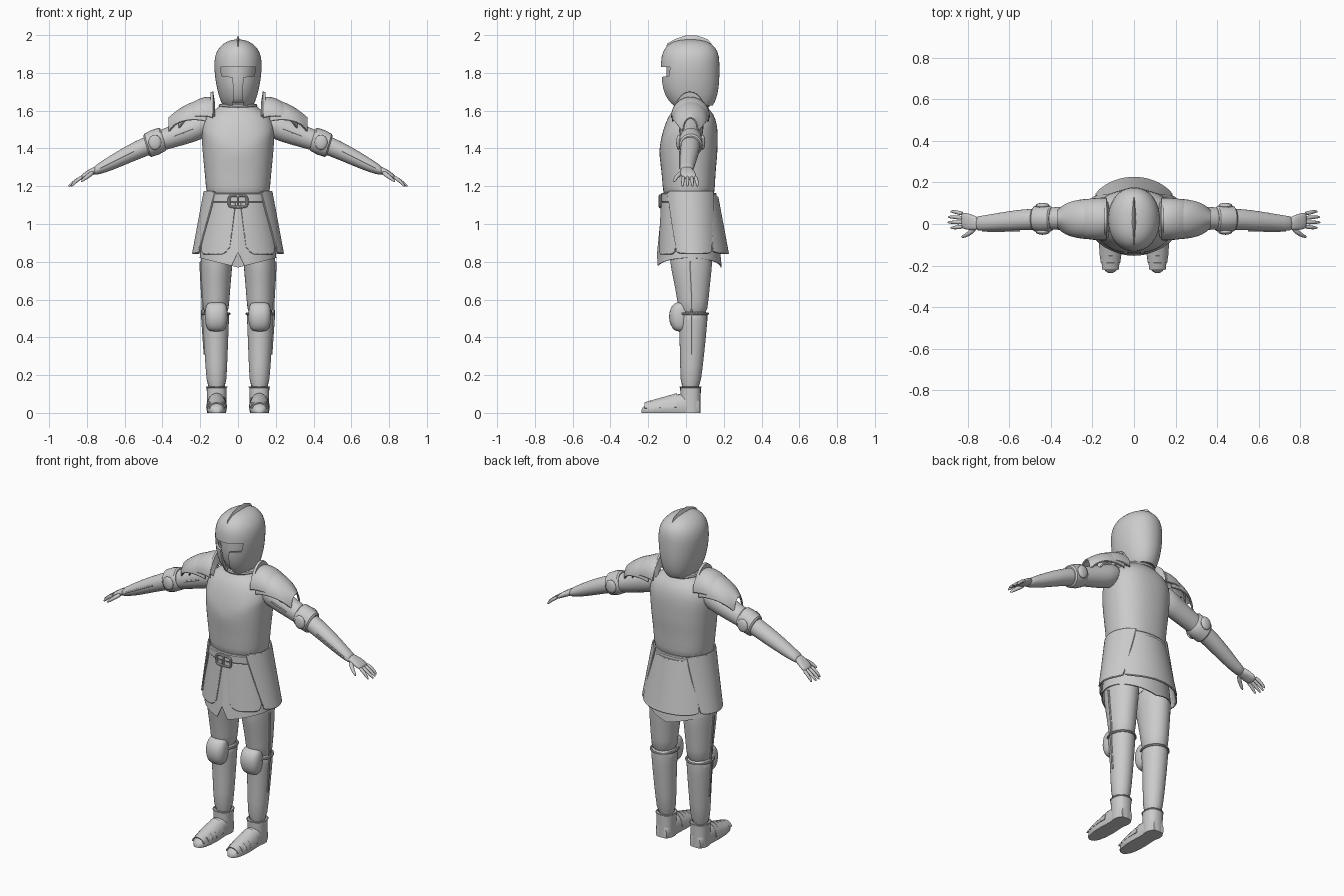
import bpy, bmesh, math
from math import sin, cos, pi, exp
from mathutils import Vector as V

cube = bpy.data.objects.get("Cube")
if cube:
    bpy.data.objects.remove(cube)

steel = bpy.data.materials.new("grey steel")
steel.use_nodes = True
steel.diffuse_color = (0.6, 0.6, 0.6, 1)
steel.node_tree.nodes["Principled BSDF"].inputs["Base Color"].default_value = (0.6, 0.6, 0.6, 1)
parts = []


def make(name, bm, mirror=False, subsurf=0, thick=0):
    bmesh.ops.remove_doubles(bm, verts=bm.verts, dist=0.0002)
    bmesh.ops.recalc_face_normals(bm, faces=bm.faces)
    me = bpy.data.meshes.new(name)
    bm.to_mesh(me)
    bm.free()
    me.materials.append(steel)
    ob = bpy.data.objects.new(name, me)
    bpy.context.collection.objects.link(ob)
    if subsurf:
        mod = ob.modifiers.new("smooth", 'SUBSURF')
        mod.levels = mod.render_levels = subsurf
    if thick:
        mod = ob.modifiers.new("plate", 'SOLIDIFY')
        mod.thickness, mod.offset = thick, 0
    if mirror:
        ob.modifiers.new("mirror", 'MIRROR')
    parts.append(ob)
    return ob


def ring(c, u, v, n=24, p=2):
    """Superellipse around c spanned by half axes u and v."""
    k = 2 / p
    out = []
    for i in range(n):
        a = 2 * pi * i / n
        cu, sv = cos(a), sin(a)
        out.append(V(c) + V(u) * math.copysign(abs(cu) ** k, cu) + V(v) * math.copysign(abs(sv) ** k, sv))
    return out


def loft(name, rings, caps=True, closed=False, **kw):
    bm = bmesh.new()
    rows = [[bm.verts.new(q) for q in r] for r in rings]
    pairs = list(zip(rows, rows[1:])) + ([(rows[-1], rows[0])] if closed else [])
    for a, b in pairs:
        for i in range(len(a)):
            j = (i + 1) % len(a)
            bm.faces.new((a[i], a[j], b[j], b[i]))
    if caps and not closed:
        bm.faces.new(rows[0])
        bm.faces.new(rows[-1])
    return make(name, bm, **kw)


def upright(name, rows, p=2, n=24, **kw):
    """Loft from rows of height, centre x, centre y, half width, half depth."""
    return loft(name, [ring((x, y, z), (rx, 0, 0), (0, ry, 0), n, p) for z, x, y, rx, ry in rows], **kw)


def tube(name, pts, radii, closed=False, n=8, **kw):
    pts, rings = [V(q) for q in pts], []
    m = len(pts)
    for i, q in enumerate(pts):
        nxt = pts[(i + 1) % m] if closed else pts[min(i + 1, m - 1)]
        prv = pts[i - 1] if closed else pts[max(i - 1, 0)]
        t = (nxt - prv).normalized()
        ref = V((0, 0, 1)) if abs(t.z) < 0.9 else V((0, 1, 0))
        u = t.cross(ref).normalized()
        r = radii[i] if isinstance(radii, list) else radii
        rings.append(ring(q, u * r, t.cross(u) * r, n))
    return loft(name, rings, closed=closed, **kw)


def panel(name, f, nu, nv, thick=0.01, rim=0, **kw):
    """Curved plate from f(s, t), with an optional rolled rim."""
    bm = bmesh.new()
    g = [[bm.verts.new(f(i / nu, j / nv)) for j in range(nv + 1)] for i in range(nu + 1)]
    for i in range(nu):
        for j in range(nv):
            bm.faces.new((g[i][j], g[i + 1][j], g[i + 1][j + 1], g[i][j + 1]))
    make(name, bm, thick=thick, **kw)
    if rim:
        edge = [f(i / nu, 0) for i in range(nu)] + [f(1, j / nv) for j in range(nv)]
        edge += [f(1 - i / nu, 1) for i in range(nu)] + [f(0, 1 - j / nv) for j in range(nv)]
        tube(name + "_rim", edge, rim, closed=True, n=6, **kw)


def cone(a, t, top, bottom):
    """Point on a flared skirt; top and bottom are half width, centre y, half depth, z."""
    rx, cy, ry, z = [p + (q - p) * t for p, q in zip(top, bottom)]
    return V((rx * sin(a), cy - ry * cos(a), z))


# Torso with a breastplate crease that rises towards the sides
body = [ring((0, y, z), (rx, 0, 0), (0, ry, 0), 32, 2.3) for z, rx, y, ry in [
    (1.10, .165, .015, .135), (1.20, .17, .015, .138), (1.30, .18, .013, .146), (1.36, .187, .012, .154),
    (1.40, .19, .013, .154), (1.47, .195, .02, .149), (1.53, .192, .027, .138), (1.58, .165, .03, .118),
    (1.61, .115, .03, .09), (1.63, .085, .03, .078), (1.68, .075, .03, .07)]]
for r in body:
    for q in r:
        if q.y < 0:
            q.z += .4 * abs(q.x) * exp(-((q.z - 1.40) / .06) ** 2)
loft("torso", body, subsurf=1)
tube("collar", ring((0, .03, 1.625), (.092, 0, 0), (0, .084, 0), 32), .011, closed=True)

# Helmet shell with a T shaped opening, head inside, crest on top
helm = [(1.63, .072, .035, .10), (1.655, .088, .03, .122), (1.72, .106, .023, .145), (1.79, .117, .022, .149),
        (1.86, .121, .022, .149), (1.91, .11, .023, .142), (1.95, .078, .023, .112), (1.968, .035, .023, .06),
        (1.97, .003, .023, .005)]
bm = bmesh.new()
tee = [(.094, 1.832), (.086, 1.783), (.028, 1.778), (.02, 1.68), (.034, 1.60)]
tee += [(-x, z) for x, z in reversed(tee)]
face = bm.faces.new([bm.verts.new((x, -.3, z)) for x, z in tee])
moved = bmesh.ops.extrude_face_region(bm, geom=[face])["geom"]
bmesh.ops.translate(bm, verts=[e for e in moved if isinstance(e, bmesh.types.BMVert)], vec=(0, .26, 0))
cutter = make("visor_cutter", bm)
cutter.hide_render = True
parts.remove(cutter)
helmet = loft("helmet", [ring((0, y, z), (rx, 0, 0), (0, ry, 0), 32, 2.1) for z, rx, y, ry in helm],
              caps=False, subsurf=1, thick=.014)
cut = helmet.modifiers.new("visor", 'BOOLEAN')
cut.object, cut.operation, cut.solver = cutter, 'DIFFERENCE', 'EXACT'
upright("head", [(z, 0, y, rx * .86, ry * .86) for z, rx, y, ry in helm[:-2]], subsurf=1)
crest = [(-.115, 1.90), (-.10, 1.955), (-.06, 1.978), (0, 1.998), (.06, 1.997), (.115, 1.978), (.145, 1.94), (.168, 1.87)]
loft("crest", [[V((0, y, z)), V((.022, y * .7, z - .055)), V((-.022, y * .7, z - .055))] for y, z in crest])


# Shoulder plates and upright neck guards
def shoulder(grow, x0, x1):
    def f(s, t):
        x = x0 + (x1 - x0) * s
        half = (.098 - .055 * s ** 2) + grow
        top = 1.665 + .07 * s - .155 * s ** 1.6 - (.02 if grow < 0 else 0)
        a = (t - .5) * pi
        return V((x + .03 * sin(s * pi) * (1 - cos(a)), .024 + half * sin(a), top - (.10 - .03 * s) * (1 - cos(a))))
    return f


panel("shoulder_plate", shoulder(0, .135, .31), 12, 16, rim=.005, mirror=True)
panel("lower_shoulder_plate", shoulder(-.004, .17, .365), 12, 16, rim=.004, mirror=True)
panel("neck_guard", lambda s, t: V((.128 + .01 * t, .02 + (.08 + .012 * t) * sin((s - .5) * 2.6),
      1.545 + (.09 + .065 * t) * cos((s - .5) * 2.6))), 16, 3, thick=.014, mirror=True)

# Arms, elbow guards and seams
arm = [(.15, .03, 1.535, .07, .075), (.24, .03, 1.503, .062, .072), (.34, .028, 1.465, .057, .062),
       (.44, .025, 1.432, .052, .055), (.55, .02, 1.385, .051, .052), (.66, .01, 1.33, .043, .044),
       (.73, .004, 1.295, .036, .032), (.77, .002, 1.279, .035, .022)]
loft("arm", [ring((x, y, z), (0, ry, 0), (0, 0, rz), 20) for x, y, z, ry, rz in arm], mirror=True, subsurf=1)
loft("elbow_guard", [ring((x, .025, 1.432 - (x - .44) * .42), (0, r, 0), (.3 * r, 0, r), 20)
     for x, r in [(.395, .054), (.402, .061), (.44, .065), (.478, .061), (.485, .053)]], mirror=True)
for side in (-1, 1):
    bm = bmesh.new()
    bmesh.ops.create_uvsphere(bm, u_segments=16, v_segments=8, radius=1)
    bmesh.ops.scale(bm, vec=(.034, .014, .04), verts=bm.verts)
    bmesh.ops.translate(bm, vec=(.44, .025 + side * .063, 1.432), verts=bm.verts)
    make("elbow_disc", bm, mirror=True)
for a, b in ((1, 2), (4, 6)):
    tube("arm_seam", [(x, y - ry, z) for x, y, z, ry, rz in arm[a:b + 1]], .005, n=6, mirror=True)

# Hands
loft("palm", [ring((x, y, z), (0, ry, 0), (0, 0, rz), 16, 2.4) for x, y, z, ry, rz in [
    (.745, .002, 1.288, .03, .022), (.775, .006, 1.278, .037, .02), (.81, .014, 1.258, .042, .017),
    (.835, .018, 1.243, .037, .012)]], mirror=True, subsurf=1)
for y, tip, x in ((.050, .06, .885), (.029, .034, .898), (.008, .008, .9), (-.013, -.018, .885)):
    tube("finger", [(.82, y, 1.252), (.85, (y + tip) / 2, 1.234), ((x + .85) / 2, tip, 1.217), (x, tip, 1.197)],
         [.0105, .0105, .009, .005], mirror=True, subsurf=1)
tube("thumb", [(.765, -.02, 1.275), (.79, -.043, 1.257), (.815, -.058, 1.238), (.832, -.064, 1.222)],
     [.014, .0125, .010, .005], mirror=True, subsurf=1)

# Belt and buckle
upright("belt", [(1.115, 0, .015, .172, .143), (1.12, 0, .015, .176, .147), (1.16, 0, .015, .176, .147),
                 (1.165, 0, .015, .172, .143)], p=2.3, n=40)
tube("buckle", ring((0, -.137, 1.12), (.048, 0, 0), (0, 0, .03), 24, 5), .007, closed=True)
tube("buckle_pin", [(0, -.14, 1.09), (0, -.14, 1.15)], .006)


# Cloth skirt with a split front
def hem(s, t):
    a = (s - .5) * 2 * pi
    p = cone(a, t, (.165, .015, .135, 1.15), (.2, .018, .168, .8))
    low = .82 - .05 * (1 - abs(sin(a))) + .08 * max(0, 1 - abs(a) / .17)
    p.z = 1.15 + (low - 1.15) * t
    return p


panel("skirt", hem, 112, 8, thick=.006)


# Hanging plates: front pair, hip pair and back
def hanging(a0, a1, b0, b1, top, bottom, rounding):
    def f(s, t):
        t2 = t * (1 - rounding * abs(2 * s - 1) ** 6)
        lo, hi = a0 + (b0 - a0) * t2, a1 + (b1 - a1) * t2
        return cone(lo + (hi - lo) * s, t2, top, bottom)
    return f


panel("front_plate", hanging(.1, .95, .24, 1.15, (.174, .015, .143, 1.11), (.216, .015, .16, .842), .12),
      16, 8, rim=.005, mirror=True)
panel("hip_plate", hanging(.75, 2.5, 1.08, 2.2, (.178, .018, .155, 1.17), (.238, .033, .165, .845), .03),
      16, 8, rim=.005, mirror=True)
panel("back_plate", hanging(2.3, 2 * pi - 2.3, 2.2, 2 * pi - 2.2, (.176, .015, .152, 1.14),
      (.228, .03, .192, .845), .04), 24, 8, rim=.005)

# Legs, shin armour, knees and side seams
leg = [(.92, .11, .025, .085, .115), (.8, .113, .027, .086, .115), (.7, .116, .032, .079, .098),
       (.6, .117, .037, .072, .083), (.5, .118, .036, .067, .074)]
upright("thigh", leg, mirror=True, subsurf=1)
upright("shin", [(.55, .118, .036, .073, .081), (.5, .118, .037, .071, .078), (.4, .117, .036, .066, .07),
                 (.25, .115, .029, .058, .061), (.1, .113, .022, .05, .05)], mirror=True, subsurf=1)
upright("knee_guard", [(.43, .115, -.03, .03, .02), (.445, .115, -.032, .05, .04), (.48, .115, -.034, .06, .055),
                       (.53, .115, -.034, .062, .058), (.57, .115, -.03, .055, .045),
                       (.587, .115, -.025, .04, .025)], p=2.4, mirror=True, subsurf=1)
tube("knee_strap", ring((.118, .036, .525), (.073, 0, 0), (0, .08, 0)), .006, closed=True, mirror=True)
tube("leg_seam", [(.199, .02, .8), (.194, .025, .7), (.188, .03, .6), (.189, .03, .5), (.182, .03, .4), (.176, .03, .31)],
     .006, n=6, mirror=True)


# Shoes with overlapping arched plates
def foot(y, w, h):
    r = ring((.113, y, h * .35), (w, 0, 0), (0, 0, h * .65), 24, 2.3)
    for q in r:
        q.z = max(q.z, 0)
    return r


loft("shoe", [foot(*k) for k in [(.075, .035, .07), (.06, .045, .1), (0, .05, .105), (-.05, .051, .097),
     (-.1, .054, .083), (-.16, .051, .064), (-.205, .04, .046), (-.228, .024, .03), (-.236, .01, .015)]], mirror=True)
upright("ankle_cuff", [(0, .113, .025, .05, .052), (.07, .113, .024, .051, .053), (.137, .113, .024, .053, .055)],
        p=2.4, mirror=True)
tube("cuff_rim", ring((.113, .024, .137), (.053, 0, 0), (0, .055, 0), 24, 2.4), .004, closed=True, mirror=True)
for i in range(5):
    y, h, w = -.05 - .034 * i, .1 - .0095 * i, .053 - .0012 * i * (i - 1)
    panel("shoe_plate", lambda s, t: V((.113 + w * sin((s - .5) * 2.9), y - .034 * t,
          .02 + (h - .018 - .012 * t) * cos((s - .5) * 2.9))), 14, 2, thick=.006, mirror=True)

# Bake the modifiers and shade
bpy.ops.object.select_all(action='DESELECT')
for ob in parts:
    ob.select_set(True)
bpy.context.view_layer.objects.active = parts[0]
bpy.ops.object.convert(target='MESH')
bpy.data.objects.remove(cutter)
bpy.ops.object.shade_smooth_by_angle(angle=math.radians(38))
